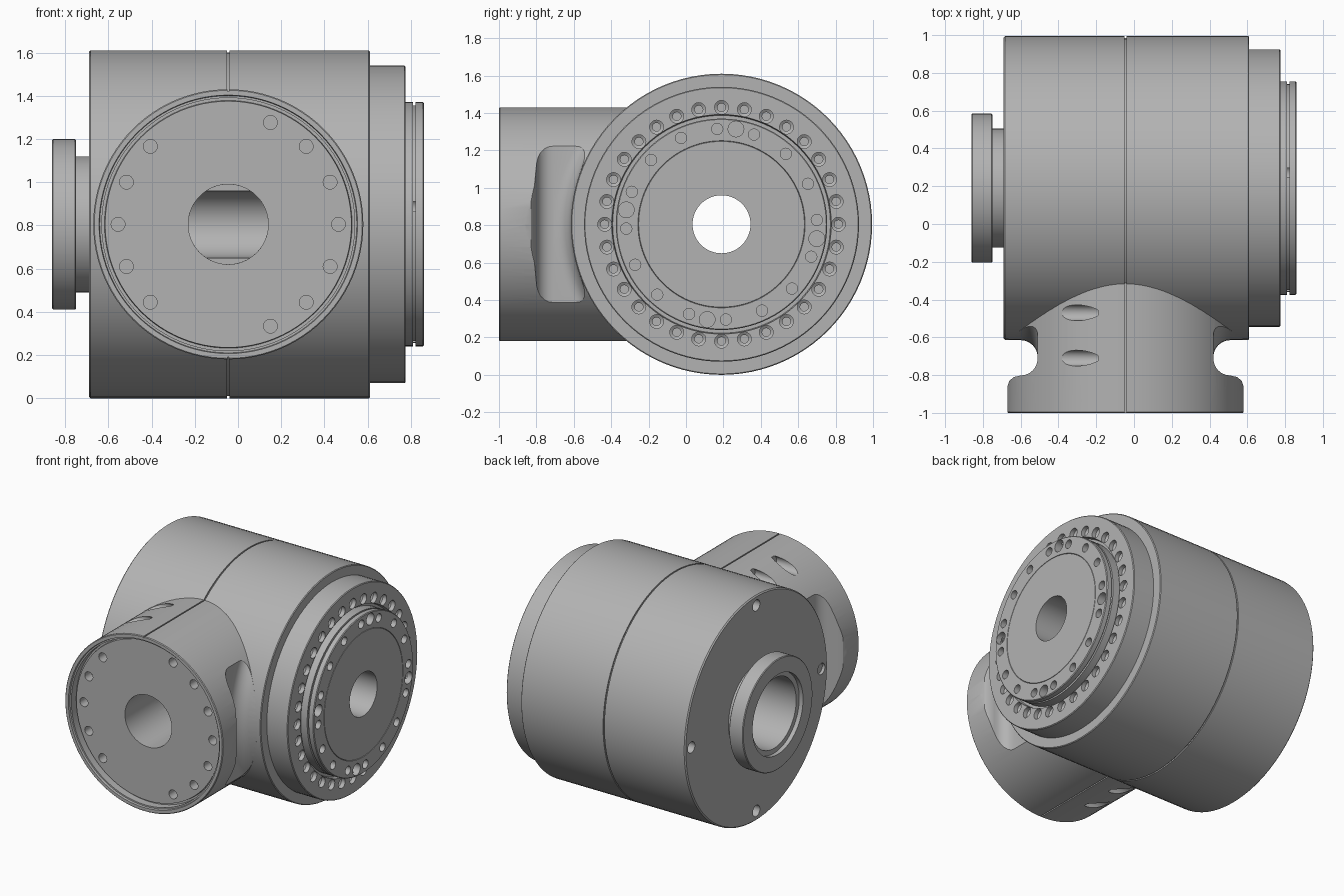
import bpy, bmesh
from math import radians, sin, cos, sqrt, tau
from mathutils import Matrix, Vector

cube = bpy.data.objects.get("Cube")
if cube:
    bpy.data.objects.remove(cube, do_unlink=True)

# Single casting colour
GREY = (0.45, 0.45, 0.45, 1)
mat = bpy.data.materials.new("machined_grey")
mat.use_nodes = True
mat.diffuse_color = GREY
mat.node_tree.nodes["Principled BSDF"].inputs["Base Color"].default_value = GREY

# Main axis runs along x, port axis along y
CY, CZ, CX = 0.19, 0.805, -0.045
R_BODY, R_PORT, R_BORE = 0.805, 0.625, 0.155
ALONG_X = Matrix.Translation((0, CY, CZ)) @ Matrix.Rotation(radians(90), 4, 'Y')
ALONG_Y = Matrix.Translation((CX, 0, CZ)) @ Matrix.Rotation(radians(-90), 4, 'X')


def lathe(bm, profile, matrix, segs=96, closed=True):
    """Revolve (radius, height) points around local z, then place."""
    pts = [bm.verts.new((r, 0, h)) for r, h in profile]
    edges = [bm.edges.new(p) for p in zip(pts, pts[1:])]
    if closed:
        edges.append(bm.edges.new((pts[-1], pts[0])))
    old = set(bm.verts) - set(pts)
    bmesh.ops.spin(bm, geom=pts + edges, axis=(0, 0, 1), cent=(0, 0, 0),
                   steps=segs, angle=tau)
    new = [v for v in bm.verts if v not in old]
    bmesh.ops.remove_doubles(bm, verts=new, dist=1e-5)
    new = [v for v in bm.verts if v not in old]
    bmesh.ops.transform(bm, matrix=matrix, verts=new)


def rod(bm, matrix, r, h0, h1):
    lathe(bm, [(0, h0), (r, h0), (r, h1), (0, h1)], matrix, 24, False)


def make(name, bm):
    bmesh.ops.recalc_face_normals(bm, faces=bm.faces)
    mesh = bpy.data.meshes.new(name)
    bm.to_mesh(mesh)
    bm.free()
    ob = bpy.data.objects.new(name, mesh)
    bpy.context.collection.objects.link(ob)
    mesh.materials.append(mat)
    return ob


def turned(name, profile, matrix):
    bm = bmesh.new()
    lathe(bm, profile, matrix)
    return make(name, bm)


def cut(ob, bm):
    """Subtract the cutter geometry and bake the result."""
    cutter = make("cutter", bm)
    cutter.hide_render = True
    mod = ob.modifiers.new("cut", 'BOOLEAN')
    mod.operation, mod.solver, mod.object = 'DIFFERENCE', 'EXACT', cutter
    bpy.context.view_layer.objects.active = ob
    bpy.ops.object.modifier_apply(modifier=mod.name)
    bpy.data.objects.remove(cutter, do_unlink=True)


def on_circle(base, radius, degrees):
    a = radians(degrees)
    return base @ Matrix.Translation((radius * cos(a), radius * sin(a), 0))


# Main housing with seam groove, through bore and rear pocket
housing = turned("main_housing", [
    (0.25, -0.69), (0.797, -0.69), (R_BODY, -0.682), (R_BODY, CX - 0.005),
    (0.795, CX - 0.005), (0.795, CX + 0.005), (R_BODY, CX + 0.005),
    (R_BODY, 0.605), (0.8, 0.61), (R_BORE, 0.61), (R_BORE, -0.3), (0.25, -0.3)], ALONG_X)
bm = bmesh.new()
for k in range(4):
    rod(bm, on_circle(ALONG_X, 0.735, k * 90), 0.04, -0.75, -0.6)
for k in range(6):
    rod(bm, on_circle(ALONG_X, 0.2, k * 60), 0.028, -0.35, -0.25)
cut(housing, bm)
bm = bmesh.new()
lathe(bm, [(0, -0.8), (0.185, -0.8), (0.185, CY), (0, CY)], ALONG_Y, 64, False)
cut(housing, bm)

# Bolt flange with a ring of counterbored holes
flange = turned("bolt_flange", [
    (0.3, 0.6), (0.735, 0.6), (0.735, 0.77), (0.73, 0.775),
    (0.587, 0.775), (0.582, 0.745), (0.3, 0.745)], ALONG_X)
bm = bmesh.new()
for k in range(32):
    lathe(bm, [(0, 0.65), (0.022, 0.65), (0.022, 0.735), (0.037, 0.745),
               (0.037, 0.8), (0, 0.8)], on_circle(ALONG_X, 0.625, k * 11.25), 20, False)
cut(flange, bm)

# Output plate with groove, scribed circle, screw holes and dowel holes
plate = turned("output_plate", [
    (R_BORE, 0.61), (0.5, 0.61), (0.5, 0.74), (0.565, 0.74), (0.565, 0.81),
    (0.55, 0.81), (0.55, 0.822), (0.565, 0.822), (0.565, 0.855), (0.56, 0.86),
    (0.447, 0.86), (0.445, 0.854), (0.443, 0.86), (R_BORE, 0.86)], ALONG_X)
bm = bmesh.new()
for k in range(16):
    rod(bm, on_circle(ALONG_X, 0.51, 2.6 + 90 + k * 22.5), 0.03, 0.79, 0.9)
for k in range(4):
    rod(bm, on_circle(ALONG_X, 0.515, 81.4 + k * 90), 0.042, 0.79, 0.9)
cut(plate, bm)

# Rear hub collar
turned("rear_hub", [
    (0.25, -0.69), (0.315, -0.69), (0.315, -0.75), (0.39, -0.75), (0.395, -0.755),
    (0.395, -0.855), (0.39, -0.86), (0.285, -0.86), (0.285, -0.83),
    (0.25, -0.83)], ALONG_X)

# Front port: rim, recessed face and neck running into the housing
port = turned("front_port", [
    (0.185, -0.95), (0.57, -0.95), (0.573, -0.93), (0.585, -0.93), (0.585, -0.985),
    (0.595, -0.985), (0.598, -1), (0.62, -1), (R_PORT, -0.995),
    (R_PORT, -0.2), (0.185, -0.2)], ALONG_Y)


# Side scoops in the neck, blended into the round housing
def scoop(side):
    bm = bmesh.new()
    rings = []
    for i in range(25):
        dz = -0.48 + i * 0.04
        wall = CY - sqrt(R_BODY ** 2 - dz ** 2)
        line = [(0.8, -0.86), (R_PORT, -0.86), (0.615, -0.83), (0.59, -0.81)]
        line += [(0.555 - 0.09 * sin(radians(a)), -0.712 - 0.09 * cos(radians(a)))
                 for a in range(0, 91, 15)]
        line += [(0.555 - 0.09 * cos(radians(a)), wall - 0.09 + 0.09 * sin(radians(a)))
                 for a in range(0, 91, 15)]
        line.append((0.8, wall))
        rings.append([bm.verts.new((CX + side * x, y, CZ + dz)) for x, y in line])
    n = len(rings[0])
    for a, b in zip(rings, rings[1:]):
        for j in range(n):
            k = (j + 1) % n
            bm.faces.new((a[j], a[k], b[k], b[j]))
    bm.faces.new(rings[0])
    bm.faces.new(rings[-1])
    bmesh.ops.triangulate(bm, faces=bm.faces)
    return bm


for side in (-1, 1):
    cut(port, scoop(side))

# Face screw holes, clamp screw holes and the split line of the port
bm = bmesh.new()
for k in (-3, -2, -1, 0, 1, 2, 3, 6, 7, 8, 9, 10):
    rod(bm, on_circle(ALONG_Y, 0.51, k * 22.5), 0.032, -1.02, -0.88)
cut(port, bm)
bm = bmesh.new()
for up in (-1, 1):
    for y in (-0.47, -0.71):
        place = Matrix.Translation((0, y, CZ + up * 0.568)) @ Matrix.Rotation(radians(90), 4, 'Y')
        rod(bm, place, 0.042, -0.8, -0.19)
    bmesh.ops.create_cube(bm, size=1, matrix=Matrix.Translation((CX, -0.64, CZ + up * 0.65))
                          @ Matrix.Diagonal((0.009, 0.8, 0.07, 1)))
cut(port, bm)

# Smooth shading with crisp edges
for ob in (housing, flange, plate, port, bpy.data.objects["rear_hub"]):
    bpy.ops.object.select_all(action='DESELECT')
    ob.select_set(True)
    bpy.context.view_layer.objects.active = ob
    bpy.ops.object.shade_smooth_by_angle(angle=radians(30))
